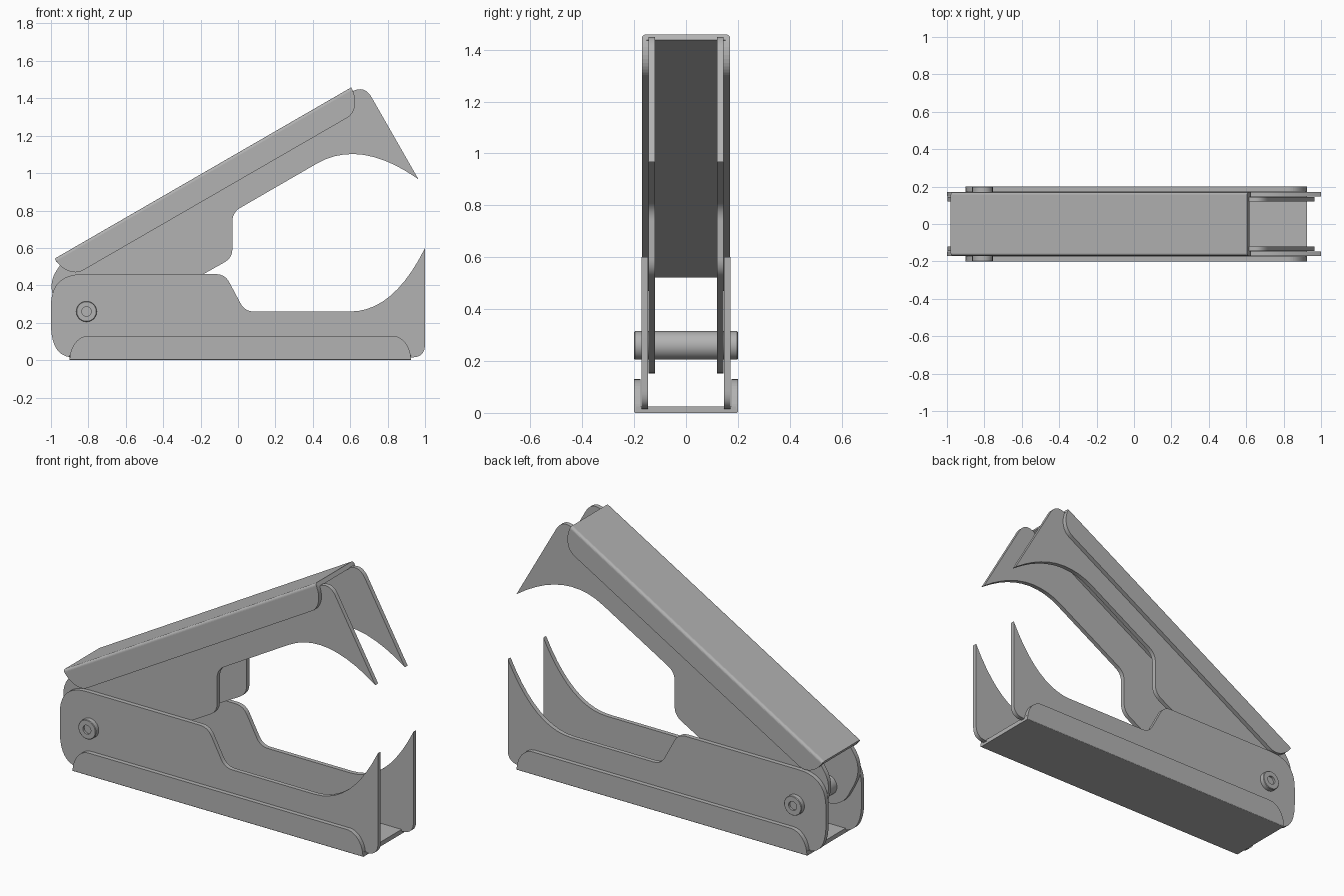
import bpy, bmesh
from math import sqrt, cos, sin, pi, radians
from mathutils import Vector, Matrix

if "Cube" in bpy.data.objects:
    bpy.data.objects.remove(bpy.data.objects["Cube"])

# Mid-grey steel shared by every part
steel = bpy.data.materials.new("steel")
steel.diffuse_color = (0.45, 0.45, 0.45, 1)
steel.use_nodes = True
steel.node_tree.nodes["Principled BSDF"].inputs["Base Color"].default_value = steel.diffuse_color


def finish(name, bm, smooth=True):
    bmesh.ops.recalc_face_normals(bm, faces=bm.faces)
    mesh = bpy.data.meshes.new(name)
    bm.to_mesh(mesh)
    bm.free()
    mesh.materials.append(steel)
    ob = bpy.data.objects.new(name, mesh)
    bpy.context.collection.objects.link(ob)
    if smooth:
        bpy.context.view_layer.objects.active = ob
        ob.select_set(True)
        bpy.ops.object.shade_smooth_by_angle(angle=radians(30))
        ob.select_set(False)
    return ob


def rounded(corners, steps=10):
    """Corner = (x, z, trim before, trim after); each is eased with a curve."""
    out = []
    n = len(corners)
    for i, (x, z, r1, r2) in enumerate(corners):
        p = Vector((x, z))
        if r1 == 0:
            out.append(p)
            continue
        a = p + (Vector(corners[i - 1][:2]) - p).normalized() * r1
        b = p + (Vector(corners[(i + 1) % n][:2]) - p).normalized() * r2
        for k in range(steps + 1):
            t = k / steps
            out.append(a * (1 - t) ** 2 + p * 2 * t * (1 - t) + b * t * t)
    return out


def plate_pair(name, corners, y0, y1):
    bm = bmesh.new()
    face = bm.faces.new([bm.verts.new((p.x, y0, p.y)) for p in rounded(corners)])
    ext = bmesh.ops.extrude_face_region(bm, geom=[face], use_keep_orig=True)
    verts = [v for v in ext['geom'] if isinstance(v, bmesh.types.BMVert)]
    bmesh.ops.translate(bm, verts=verts, vec=(0, y1 - y0, 0))
    ob = finish(name, bm)
    ob.modifiers.new("Mirror", 'MIRROR').use_axis = (False, True, False)
    return ob


def channel(name, length, half, height, bend, thick=0.025):
    """Folded sheet-metal channel with rounded wall ends, lying along +x."""
    wall = [(half, height * cos(k * pi / 24)) for k in range(12)
            if height * cos(k * pi / 24) > bend]
    fold = [(half - bend + bend * cos(k * pi / 10), bend - bend * sin(k * pi / 10))
            for k in range(6)]
    side = wall + fold
    path = side + [(-y, z) for y, z in reversed(side)]
    bm = bmesh.new()
    rows = []
    for y, z in path:
        inset = 0.1 * (1 - sqrt(max(0, 1 - (z / height) ** 2)))
        rows.append([bm.verts.new((x, y, z)) for x in (inset, length - inset)])
    for a, b in zip(rows, rows[1:]):
        bm.faces.new((a[0], a[1], b[1], b[0]))
    # flat shading keeps the broad sheet faces even
    ob = finish(name, bm, smooth=False)
    # make the sheet normals face outward so the thickness goes inward
    floor = max(ob.data.polygons, key=lambda f: f.area)
    if floor.normal.z > 0:
        ob.data.flip_normals()
    sol = ob.modifiers.new("Thickness", 'SOLIDIFY')
    sol.thickness = thick
    sol.offset = -1
    return ob


# Lower jaw: toothed side plates
plate_pair("lower_jaw_plates", [
    (-1, 0.46, 0.17, 0.17), (-0.07, 0.46, 0.05, 0.05), (0.037, 0.26, 0.05, 0.05),
    (0.83, 0.26, 0.23, 0.375), (1, 0.6, 0, 0),
    (1, 0.015, 0.07, 0.07), (-1, 0.015, 0.12, 0.18)], 0.147, 0.172)

# Upper jaw: toothed side plates nested inside the lower ones
plate_pair("upper_jaw_plates", [
    (0.675, 1.474, 0.08, 0.08), (0.965, 0.967, 0, 0),
    (0.653, 1.185, 0.375, 0.269), (-0.03, 0.79, 0.05, 0.05),
    (-0.03, 0.547, 0.05, 0.05), (-0.74, 0.147, 0.06, 0.06),
    (-0.9, 0.165, 0.08, 0.08), (-1.025, 0.40, 0.12, 0.1),
    (-0.92, 0.553, 0.04, 0.03)], 0.12, 0.145)

# Lower grip cover
base = channel("lower_grip_cover", 1.825, 0.2, 0.13, 0.006)
base.location = (-0.9, 0, 0)

# Upper grip cover: same channel, narrower, turned over and tilted open
top = channel("upper_grip_cover", 1.83, 0.17, 0.13, 0.015)
top.matrix_world = (Matrix.Translation((-0.98, 0, 0.543))
                    @ Matrix.Rotation(radians(-30), 4, 'Y')
                    @ Matrix.Rotation(pi, 4, 'X'))

# Hinge pin: lathed rivet with recessed ends
half_profile = [(0.025, 0.188), (0.025, 0.2), (0.052, 0.2), (0.055, 0.197)]
profile = half_profile + [(r, -y) for r, y in reversed(half_profile)]
bm = bmesh.new()
N = 40
rings = [[bm.verts.new((r * cos(2 * pi * k / N), y, r * sin(2 * pi * k / N)))
          for k in range(N)] for r, y in profile]
for a, b in zip(rings, rings[1:]):
    for k in range(N):
        j = (k + 1) % N
        bm.faces.new((a[k], a[j], b[j], b[k]))
bm.faces.new(rings[0])
bm.faces.new(rings[-1])
pin = finish("hinge_pin", bm)
pin.location = (-0.81, 0, 0.26)
